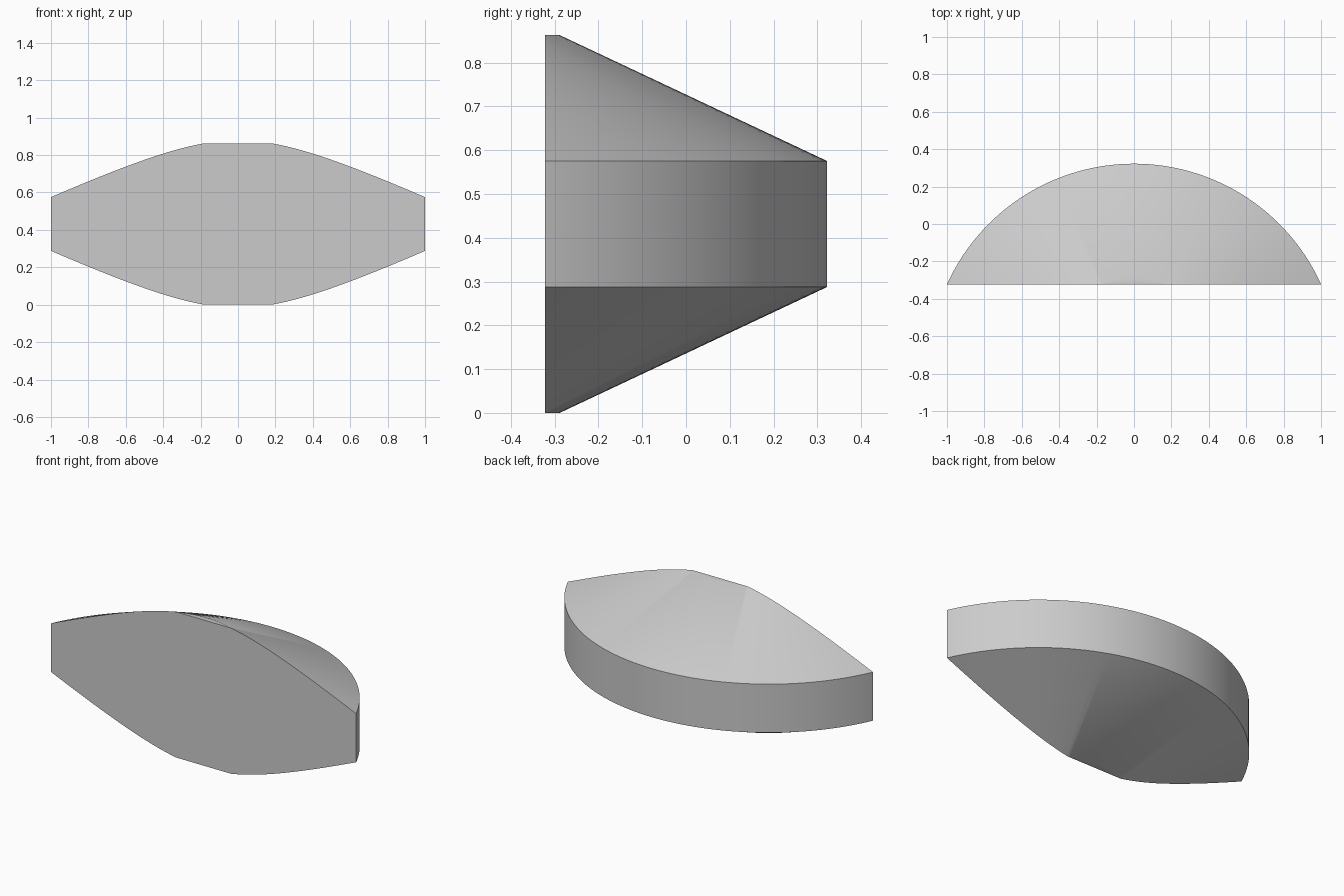
import bpy
import bmesh
import math
from mathutils import Vector

cube = bpy.data.objects.get("Cube")
if cube:
    bpy.data.objects.remove(cube, do_unlink=True)

HEIGHT = 0.863            # full height
FRONT_Y = -0.3225         # flat front plane
RADIUS = 1.098            # outer wall radius
CAP_RADIUS = 0.487        # small flat discs at top and bottom
AXIS_Y = -FRONT_Y - RADIUS
SEGMENTS = 160

# Plain grey
grey = bpy.data.materials.new("light_grey")
grey.use_nodes = True
colour = (0.6, 0.6, 0.6, 1.0)
grey.diffuse_color = colour
grey.node_tree.nodes["Principled BSDF"].inputs["Base Color"].default_value = colour

# Half profile: flat cap, cone, wall, cone, flat cap
profile = [(0, 0), (CAP_RADIUS, 0), (RADIUS, HEIGHT / 3),
           (RADIUS, HEIGHT * 2 / 3), (CAP_RADIUS, HEIGHT), (0, HEIGHT)]
bm = bmesh.new()
verts = [bm.verts.new((r, AXIS_Y, z)) for r, z in profile]
edges = [bm.edges.new(pair) for pair in zip(verts, verts[1:])]
bmesh.ops.spin(bm, geom=verts + edges, cent=(0, AXIS_Y, 0), axis=(0, 0, 1),
               angle=math.tau, steps=SEGMENTS)
bmesh.ops.remove_doubles(bm, verts=bm.verts, dist=1e-5)

# Slice off everything in front of the flat face and close the cut
cut = bmesh.ops.bisect_plane(bm, geom=bm.verts[:] + bm.edges[:] + bm.faces[:],
                             plane_co=Vector((0, FRONT_Y, 0)),
                             plane_no=Vector((0, -1, 0)), clear_outer=True)
rim = [e for e in cut["geom_cut"] if isinstance(e, bmesh.types.BMEdge)]
bmesh.ops.contextual_create(bm, geom=rim)
bmesh.ops.dissolve_degenerate(bm, edges=bm.edges, dist=1e-5)
bmesh.ops.recalc_face_normals(bm, faces=bm.faces)

mesh = bpy.data.meshes.new("rounded_segment")
bm.to_mesh(mesh)
bm.free()
mesh.materials.append(grey)
body = bpy.data.objects.new("rounded_segment", mesh)
bpy.context.collection.objects.link(body)

# Smooth curved surfaces, sharp rims
bpy.ops.object.select_all(action="DESELECT")
body.select_set(True)
bpy.context.view_layer.objects.active = body
bpy.ops.object.shade_smooth_by_angle(angle=math.radians(30))
